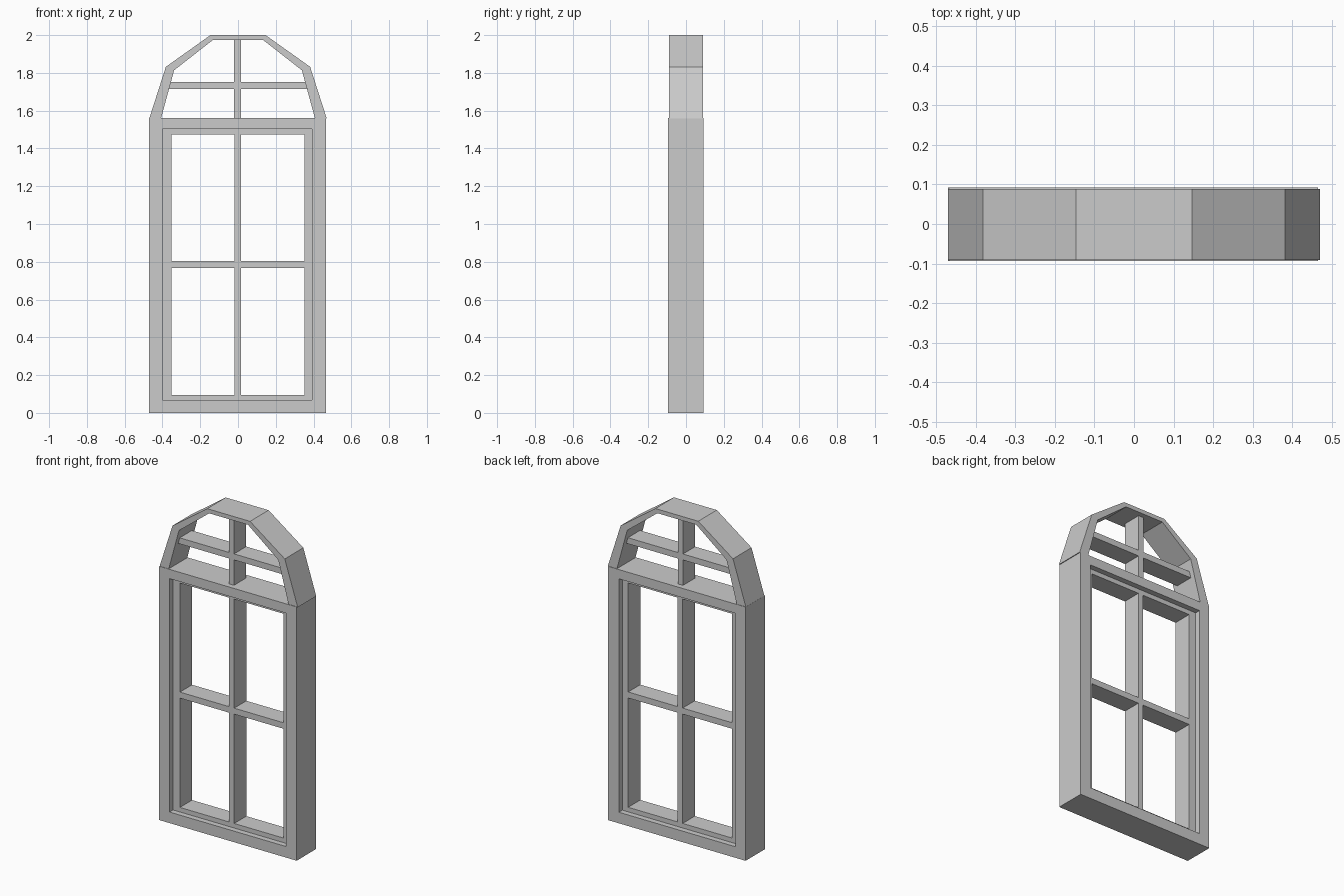
import bpy, bmesh

if "Cube" in bpy.data.objects:
    bpy.data.objects.remove(bpy.data.objects["Cube"])


def make_object(name, bm):
    bmesh.ops.recalc_face_normals(bm, faces=bm.faces)
    mesh = bpy.data.meshes.new(name)
    bm.to_mesh(mesh)
    bm.free()
    obj = bpy.data.objects.new(name, mesh)
    bpy.context.collection.objects.link(obj)
    return obj


def band(name, outer, inner, y0, y1, closed=True):
    """Sweep a rectangular section between an outer and an inner (x, z) outline."""
    bm = bmesh.new()
    sections = []
    for (ox, oz), (ix, iz) in zip(outer, inner):
        sections.append([bm.verts.new(p) for p in
                         ((ox, y0, oz), (ix, y0, iz), (ix, y1, iz), (ox, y1, oz))])
    n = len(sections)
    for i in range(n if closed else n - 1):
        a, b = sections[i], sections[(i + 1) % n]
        for k in range(4):
            m = (k + 1) % 4
            bm.faces.new((a[k], a[m], b[m], b[k]))
    if not closed:
        bm.faces.new(sections[0])
        bm.faces.new(sections[-1])
    return make_object(name, bm)


def rect(x0, x1, z0, z1):
    return [(x0, z0), (x1, z0), (x1, z1), (x0, z1)]


def bar(name, x0, x1, z0, z1, y0=-0.06, y1=0.058):
    bm = bmesh.new()
    bmesh.ops.create_cube(bm, size=1)
    for v in bm.verts:
        v.co = (x1 if v.co.x > 0 else x0,
                y1 if v.co.y > 0 else y0,
                z1 if v.co.z > 0 else z0)
    return make_object(name, bm)


def mirrored(half):
    return half + [(-x, z) for x, z in reversed(half)]


# Outer frame and the recessed sash inside it
band("outer_frame", rect(-0.47, 0.465, 0, 1.56), rect(-0.4, 0.392, 0.068, 1.503),
     -0.094, 0.092)
band("sash", rect(-0.4, 0.392, 0.068, 1.503), rect(-0.353, 0.353, 0.096, 1.475),
     -0.06, 0.058)

# Lower glazing bars
bar("lower_mullion", -0.018, 0.016, 0.09, 1.48)
bar("lower_crossbar", -0.36, 0.36, 0.768, 0.805)

# Five-sided arch on top
band("arch",
     mirrored([(-0.47, 1.558), (-0.382, 1.832), (-0.146, 2.0)]),
     mirrored([(-0.408, 1.558), (-0.338, 1.814), (-0.132, 1.975)]),
     -0.091, 0.089, closed=False)

# Arch glazing bars
bar("arch_mullion", -0.02, 0.015, 1.55, 1.98)
bar("arch_crossbar", -0.368, 0.368, 1.716, 1.753)
